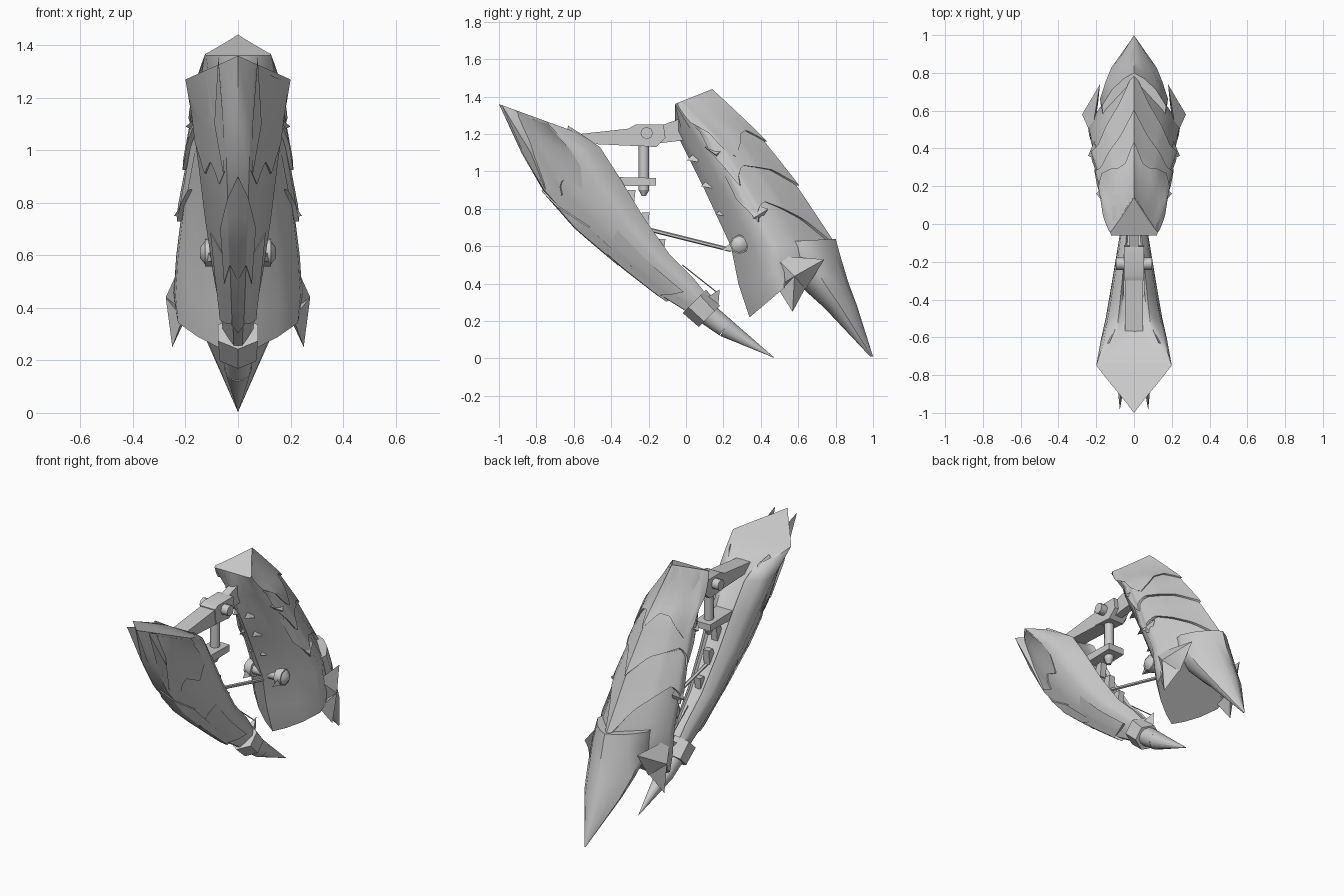
import bpy, bmesh, math
from mathutils import Vector

if "Cube" in bpy.data.objects:
    bpy.data.objects.remove(bpy.data.objects["Cube"])

mat = bpy.data.materials.new("steel_grey")
mat.diffuse_color = (0.6, 0.6, 0.6, 1)
mat.use_nodes = True
mat.node_tree.nodes["Principled BSDF"].inputs["Base Color"].default_value = mat.diffuse_color


def finish(name, bm):
    bmesh.ops.remove_doubles(bm, verts=bm.verts, dist=0.0005)
    bmesh.ops.recalc_face_normals(bm, faces=bm.faces)
    me = bpy.data.meshes.new(name)
    bm.to_mesh(me)
    bm.free()
    me.materials.append(mat)
    ob = bpy.data.objects.new(name, me)
    bpy.context.collection.objects.link(ob)
    return ob


def lerp_list(pts, a):
    """Piecewise linear lookup in [(key, value), ...]."""
    for (k0, v0), (k1, v1) in zip(pts, pts[1:]):
        if a <= k1:
            return v0 + (v1 - v0) * max(0, (a - k0) / (k1 - k0))
    return pts[-1][1]


class Loft:
    """Body swept through sections (front y,z, back y,z, half width)."""

    def __init__(self, sections, profile, first=None):
        self.sec, self.prof, self.first = sections, profile, first or profile

    def point(self, s, a, side=1, off=0.0):
        i = min(int(s), len(self.sec) - 2)
        f = s - i
        fy, fz, by, bz, w = [p + (q - p) * f for p, q in zip(self.sec[i], self.sec[i + 1])]
        n = len(self.prof) - 1
        j = min(int(a * n), n - 1)
        g = a * n - j
        t, u = [p + (q - p) * g for p, q in zip(self.prof[j], self.prof[j + 1])]
        if s < 1:  # the first section may have its own shape
            t0, u0 = [p + (q - p) * g for p, q in zip(self.first[j], self.first[j + 1])]
            t, u = t0 + (t - t0) * s, u0 + (u - u0) * s
        p = Vector((u * w * side, fy + (by - fy) * t, fz + (bz - fz) * t))
        out = p - Vector((0, (fy + by) / 2, (fz + bz) / 2))
        return p + out.normalized() * off if off else p

    def body(self, name):
        bm = bmesh.new()
        n = len(self.prof) - 1
        keys = [(i / n, 1) for i in range(n + 1)] + [(i / n, -1) for i in range(n - 1, 0, -1)]
        rings = [[bm.verts.new(self.point(s, a, d)) for a, d in keys] for s in range(len(self.sec))]
        for r0, r1 in zip(rings, rings[1:]):
            for k in range(len(keys)):
                m = (k + 1) % len(keys)
                bm.faces.new((r0[k], r0[m], r1[m], r1[k]))
        bm.faces.new(rings[0])
        bm.faces.new(rings[-1])
        return finish(name, bm)

    def plate(self, name, a0, a1, start, end, off0, off1):
        """Raised armour plate between two zigzag edges."""
        bm = bmesh.new()
        cols, rows = 24, 6
        for d in (1, -1):
            grid = []
            for c in range(cols + 1):
                a = a0 + (a1 - a0) * c / cols
                s0, s1 = lerp_list(start, a), lerp_list(end, a)
                col = [self.point(s0, a, d)]
                for r in range(rows + 1):
                    f = r / rows
                    col.append(self.point(s0 + (s1 - s0) * f, a, d, off0 + (off1 - off0) * f))
                col.append(self.point(s1, a, d))
                grid.append([bm.verts.new(p) for p in col])
            for g0, g1 in zip(grid, grid[1:]):
                for r in range(len(g0) - 1):
                    bm.faces.new((g0[r], g0[r + 1], g1[r + 1], g1[r]))
        return finish(name, bm)


def hull(name, pts, mirror=False):
    """Faceted solid around a few points, optionally on both sides."""
    for d in ((1, -1) if mirror else (1,)):
        bm = bmesh.new()
        vs = [bm.verts.new((x * d, y, z)) for x, y, z in pts]
        res = bmesh.ops.convex_hull(bm, input=vs)
        bmesh.ops.delete(bm, geom=list({v for v in res["geom_interior"] if isinstance(v, bmesh.types.BMVert)}),
                         context='VERTS')
        finish(name + ("_right" if d > 0 else "_left") * mirror, bm)


def rod(name, p, q, r0, r1=None, n=8):
    p, q = Vector(p), Vector(q)
    bm = bmesh.new()
    bmesh.ops.create_cone(bm, cap_ends=True, segments=n, radius1=r0,
                          radius2=r0 if r1 is None else r1, depth=(q - p).length)
    rot = (q - p).to_track_quat('Z', 'Y').to_matrix().to_4x4()
    rot.translation = (p + q) / 2
    bm.transform(rot)
    return finish(name, bm)


def prism(name, outline, w):
    """Side outline (y, z) extruded to half width w."""
    hull(name, [(x, y, z) for x in (-w, w) for y, z in outline])


# Front blade, with a shallow channel down its back
blade = Loft([(-1, 1.36, -.56, 1.2, .2), (-.88, 1.1, -.46, 1.13, .175), (-.765, .9, -.35, .96, .15),
              (-.58, .69, -.23, .76, .125), (-.33, .48, -.09, .56, .095), (-.14, .34, .04, .43, .07),
              (.02, .24, .12, .33, .055)],
             [(0, 0), (.015, .28), (.25, .58), (.64, 1), (.85, .82), (1, .45), (.95, .38), (.93, 0)],
             [(0, 0), (.16, .27), (.34, .6), (.57, 1), (.85, .8), (1, .45), (.98, .38), (.97, 0)])
blade.body("front_blade")
blade.plate("blade_side_plate", .16, .42, [(0, .1), (.42, .1)],
            [(.16, 1.9), (.24, 2.2), (.31, 1.8), (.37, 2.1), (.42, 1.5)], .001, .006)
blade.plate("blade_keel_plate", 0, .25, [(0, 2.0), (.14, 2.4), (.25, 3.0)],
            [(0, 3.9), (.14, 3.6), (.25, 4.0)], .01, .01)
blade.plate("blade_lower_plate", 0, .38, [(0, 3.3), (.17, 3.7), (.38, 3.2)],
            [(0, 5.3), (.17, 5.0), (.38, 5.3)], .003, .014)
hull("blade_horn", [(.075, -.985, 1.355), (.055, -.87, 1.1), (.09, -.83, 1.1), (.055, -.75, .9),
                    (.07, -.84, 1.3)], True)
hull("blade_shoulder_barb", [(.13, -.63, 1.245), (.16, -.64, 1.2), (.1, -.56, 1.2), (.12, -.52, 1.12)], True)

# Ankle collar and talon
rod("ankle_collar", (0, .045, .305), (0, .125, .225), .088, .08, 6)
hull("collar_barb", [(0, .18, .37), (.035, .09, .31), (-.035, .09, .31), (0, .17, .25)])
rod("talon_root", (0, .1, .25), (0, .21, .165), .06, .052, 12)
rod("talon", (0, .21, .165), (0, .47, .005), .052, .001, 12)

# Rear shell: wedge-shaped inner face, ridged back
shell = Loft([(-.06, 1.36, .14, 1.44, .125), (-.06, 1.22, .40, 1.18, .16), (.1, .9, .575, .94, .195),
              (.24, .6, .79, .6, .235), (.28, .4, .81, .52, .245), (.34, .22, .74, .56, .235)],
             [(0, 0), (.08, .3), (.2, .64), (.36, .97), (.46, 1), (.7, .64), (.87, .28), (1, 0)],
             [(0, 0), (0, .5), (0, .97), (.08, 1), (.2, .85), (.5, .52), (.8, .2), (1, 0)])
shell.body("rear_shell")
shell.plate("shell_crown_plate", .4, 1, [(0, .03), (1, .03)],
            [(.4, .7), (.5, 1.0), (.62, 1.45), (.76, .95), (.86, .85), (1, 1.08)], .001, .02)
shell.plate("shell_upper_plate", .38, 1, [(0, .8), (1, .8)],
            [(.38, 1.35), (.5, 2.0), (.63, 1.6), (.82, 1.7), (1, 2.05)], .002, .02)
shell.plate("shell_lower_plate", .38, 1, [(0, 1.6), (1, 1.7)],
            [(.38, 2.2), (.48, 2.6), (.63, 2.25), (.82, 2.55), (1, 3.0)], .002, .018)

# Tail spike and side fins
tail = Loft([(.45, .62, .8, .64, .17), (.5, .5, .825, .55, .18), (.64, .36, .87, .40, .15),
             (.74, .27, .915, .28, .12), (.985, .01, 1, .01, .003)],
            [(0, 0), (.08, .5), (.3, .95), (.5, 1), (.75, .68), (.92, .3), (1, 0)])
tail.body("tail_spike")
hull("side_fin", [(.225, .47, .55), (.275, .58, .44), (.18, .74, .53), (.19, .64, .37), (.21, .5, .39)], True)
hull("side_fin_spike", [(.275, .58, .44), (.25, .57, .25), (.21, .5, .36), (.19, .64, .38)], True)

# Small barbs along the shell
hull("shell_side_barb", [(.243, .36, .75), (.19, .34, .83), (.21, .44, .8), (.2, .4, .74)], True)
hull("shell_upper_barb", [(.2, .16, 1.09), (.15, .1, 1.13), (.15, .22, 1.13), (.16, .17, 1.07)], True)
for i, (y, z) in enumerate([(.015, 1.08), (.09, .94), (.17, .79)]):
    hull("shell_front_stud_%d" % i, [(.04, y - .01, z - .02), (.04, y + .05, z + .04),
                                     (.07, y + .05, z - .03), (.02, y + .05, z - .03)], True)

# Upper arm with hinge
prism("upper_arm", [(-.57, 1.2), (-.57, 1.15), (-.25, 1.135), (-.25, 1.235)], .048)
prism("hinge_block", [(-.3, 1.235), (-.29, 1.14), (-.16, 1.13), (-.11, 1.18), (-.12, 1.25), (-.27, 1.25)], .052)
prism("arm_link", [(-.15, 1.24), (-.15, 1.15), (.02, 1.17), (.02, 1.3)], .025)
rod("hinge_bolt", (-.095, -.21, 1.205), (.095, -.21, 1.205), .033)

# Hanging post and bracket
rod("hanging_post", (0, -.225, .9), (0, -.225, 1.15), .028)
rod("post_tip", (0, -.225, .9), (0, -.225, .87), .028, .012)
prism("bracket", [(-.38, .92), (-.16, .925), (-.16, .965), (-.38, .97)], .055)
for i, (y, z) in enumerate([(-.29, .87), (-.215, .75), (-.13, .61)]):
    prism("blade_back_stud_%d" % i, [(y - .06, z - .07), (y + .01, z - .06), (y + .02, z + .03), (y - .02, z + .03)], .02)

# Piston, knee knobs and cable
rod("piston", (0, -.2, .69), (0, .24, .58), .011, n=6)
rod("knee_axle", (-.11, .28, .61), (.11, .28, .61), .03)
for d, side in ((1, "right"), (-1, "left")):
    rod("knee_knob_" + side, (.08 * d, .285, .61), (.125 * d, .285, .61), .052)
    rod("knee_cap_" + side, (.125 * d, .285, .61), (.145 * d, .285, .61), .045, .02)
    hull("knee_prong_" + side, [(.1 * d, .19, .58), (.12 * d, .27, .64), (.08 * d, .27, .57), (.125 * d, .27, .57)])
rod("cable", (0, -.02, .5), (0, .17, .35), .003, n=4)

# Smooth shading with sharp edges kept
for ob in bpy.data.objects:
    ob.select_set(True)
bpy.context.view_layer.objects.active = bpy.data.objects["front_blade"]
bpy.ops.object.shade_smooth_by_angle(angle=math.radians(46))
